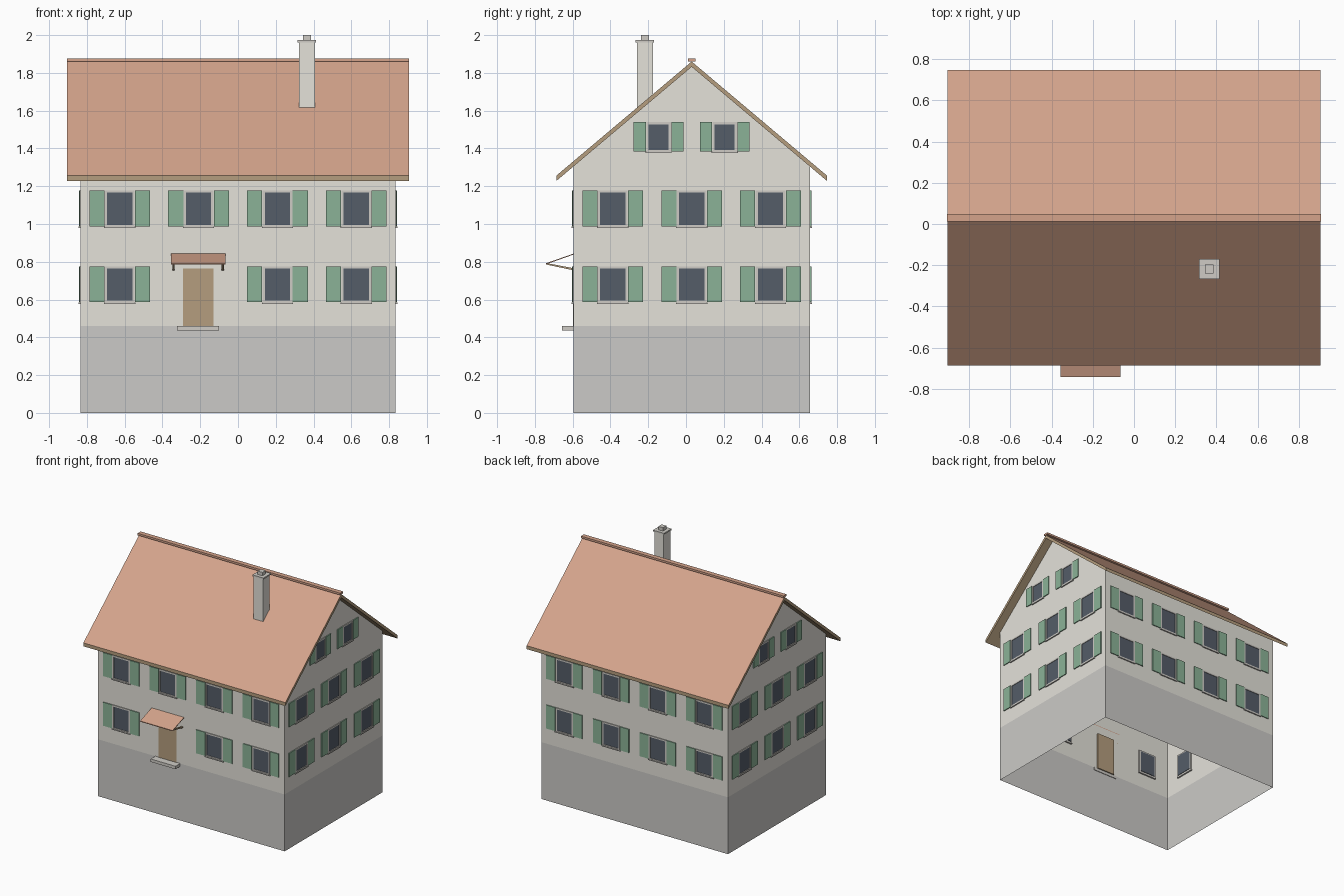
import bpy, bmesh
from mathutils import Matrix, Vector

if "Cube" in bpy.data.objects:
    bpy.data.objects.remove(bpy.data.objects["Cube"])

CY = 0.03                 # y of the ridge
HX, HY = 0.835, 0.626     # half size of the walls
SLOPE = 0.843
RIDGE = 1.86              # top of the roof slab


def material(name, rgb):
    m = bpy.data.materials.new(name)
    m.diffuse_color = (*rgb, 1)
    m.use_nodes = True
    m.node_tree.nodes["Principled BSDF"].inputs["Base Color"].default_value = m.diffuse_color
    return m


plaster = material("plaster", (0.78, 0.76, 0.70))
stone = material("stone", (0.60, 0.59, 0.57))
tile = material("tile", (0.66, 0.37, 0.26))
wood = material("wood", (0.46, 0.34, 0.21))
green = material("green_paint", (0.26, 0.45, 0.31))
pane = material("pane", (0.09, 0.11, 0.14))
trim = material("trim", (0.62, 0.60, 0.56))


def finish(name, bm, *mats):
    me = bpy.data.meshes.new(name)
    bm.to_mesh(me)
    bm.free()
    ob = bpy.data.objects.new(name, me)
    bpy.context.collection.objects.link(ob)
    for m in mats:
        me.materials.append(m)
    return ob


def add_box(bm, x, y, z, m=Matrix()):
    """Box from three (low, high) ranges, placed by matrix m."""
    c = [(r[0] + r[1]) / 2 for r in (x, y, z)]
    s = [r[1] - r[0] for r in (x, y, z)]
    bmesh.ops.create_cube(bm, size=1, matrix=m @ Matrix.Translation(c) @ Matrix.Diagonal((*s, 1)))


def box(name, x, y, z, mat):
    bm = bmesh.new()
    add_box(bm, x, y, z)
    return finish(name, bm, mat)


def prism(bm, profile, x0, x1):
    """Extrude a closed (y, z) profile along x; returns the side faces."""
    a = [bm.verts.new((x0, y, z)) for y, z in profile]
    b = [bm.verts.new((x1, y, z)) for y, z in profile]
    n = len(profile)
    sides = [bm.faces.new((a[i], a[(i + 1) % n], b[(i + 1) % n], b[i])) for i in range(n)]
    bm.faces.new(a[::-1])
    bm.faces.new(b)
    bmesh.ops.recalc_face_normals(bm, faces=bm.faces)
    return sides


# Plinth and gabled walls: thin shells, open below
def shell(name, profile, mat, open_sides):
    bm = bmesh.new()
    sides = prism(bm, profile, -HX, HX)
    bmesh.ops.delete(bm, geom=[sides[i] for i in open_sides], context='FACES_ONLY')
    finish(name, bm, mat)


y0, y1 = CY - HY, CY + HY
apex = RIDGE - 0.02
eave = apex - HY * SLOPE
shell("plinth", [(y0, 0), (y1, 0), (y1, 0.46), (y0, 0.46)], stone, (0, 2))
shell("walls", [(y0, 0.46), (y1, 0.46), (y1, eave), (CY, apex), (y0, eave)], plaster, (0, 2, 3))

# Roof slab with tiled top faces
R, T = 0.716, 0.028
low = RIDGE - R * SLOPE
bm = bmesh.new()
sides = prism(bm, [(CY - R, low), (CY, RIDGE), (CY + R, low),
                   (CY + R, low - T), (CY, RIDGE - T), (CY - R, low - T)], -0.904, 0.904)
for i in (0, 1):
    sides[i].material_index = 1
finish("roof", bm, wood, tile)
box("ridge_cap", (-0.906, 0.906), (CY - 0.019, CY + 0.019), (1.86, 1.876), tile)

# Chimney
cx, cy = 0.365, -0.218
for name, h, z, mat in (("chimney_stack", 0.042, (1.58, 1.965), plaster),
                        ("chimney_cap", 0.049, (1.962, 1.973), trim),
                        ("chimney_pot", 0.021, (1.973, 2.0), trim)):
    box(name, (cx - h, cx + h), (cy - h, cy + h), z, mat)

# Windows: local x along the wall, local y outwards
frames, panes, shutters, sills = (bmesh.new() for _ in range(4))


def window(m, u, z0, z1, half, shutter):
    f = 0.012
    for s in (-1, 1):
        a, b = sorted((u + s * half, u + s * (half - f)))
        add_box(frames, (a, b), (-0.01, 0.006), (z0, z1), m)
        a, b = sorted((u + s * (half + 0.002), u + s * (half + 0.002 + shutter)))
        add_box(shutters, (a, b), (0.001, 0.008), (z0 + 0.004, z1), m)
    for a in (z0, z1 - f):
        add_box(frames, (u - half + f, u + half - f), (-0.01, 0.006), (a, a + f), m)
    add_box(panes, (u - half + f, u + half - f), (-0.014, 0.002), (z0 + f, z1 - f), m)
    add_box(sills, (u - half - 0.004, u + half + 0.004), (-0.012, 0.010), (z0 - 0.005, z0 + 0.003), m)


def wall_matrix(origin, along, out):
    m = Matrix.Identity(4)
    for i, v in enumerate((along, out, (0, 0, 1), origin)):
        m.col[i][:3] = Vector(v)
    return m


FLOORS = ((0.582, 0.776), (0.984, 1.178))
for side in (-1, 1):
    # front and back walls
    m = wall_matrix((0, CY + side * HY, 0), (1, 0, 0), (0, side, 0))
    for i in range(4):
        for k, (z0, z1) in enumerate(FLOORS):
            if not (side == -1 and i == 1 and k == 0):   # leave room for the door
                window(m, (i - 1.5) * 0.4175, z0, z1, 0.079, 0.08)
    # gable walls
    m = wall_matrix((side * HX, CY, 0), (0, 1, 0), (side, 0, 0))
    for i in (-1, 0, 1):
        for z0, z1 in FLOORS:
            window(m, i * 0.4175, z0, z1, 0.079, 0.08)
    for u in (-0.175, 0.175):
        window(m, u, 1.38, 1.54, 0.065, 0.065)

for name, bm, mat in (("window_frames", frames, trim), ("window_panes", panes, pane),
                      ("shutters", shutters, green), ("window_sills", sills, trim)):
    bmesh.ops.recalc_face_normals(bm, faces=bm.faces)
    finish(name, bm, mat)

# Door and step
DX = -0.211
box("door", (DX - 0.08, DX + 0.08), (y0 - 0.003, y0 + 0.014), (0.46, 0.765), wood)
box("door_step", (DX - 0.111, DX + 0.111), (-0.656, y0 + 0.005), (0.437, 0.461), trim)

# Door canopy: thin sloping tiled sheet on two braces
bm = bmesh.new()
prism(bm, [(-0.742, 0.786), (y0, 0.838), (y0, 0.843), (-0.742, 0.792)], DX - 0.145, DX + 0.145)
finish("door_canopy", bm, tile)
bm = bmesh.new()
for s in (-1, 1):
    x = DX + s * 0.13
    prism(bm, [(-0.738, 0.785), (y0, 0.755), (y0, 0.766), (-0.738, 0.793)], x - 0.006, x + 0.006)
finish("canopy_braces", bm, wood)
